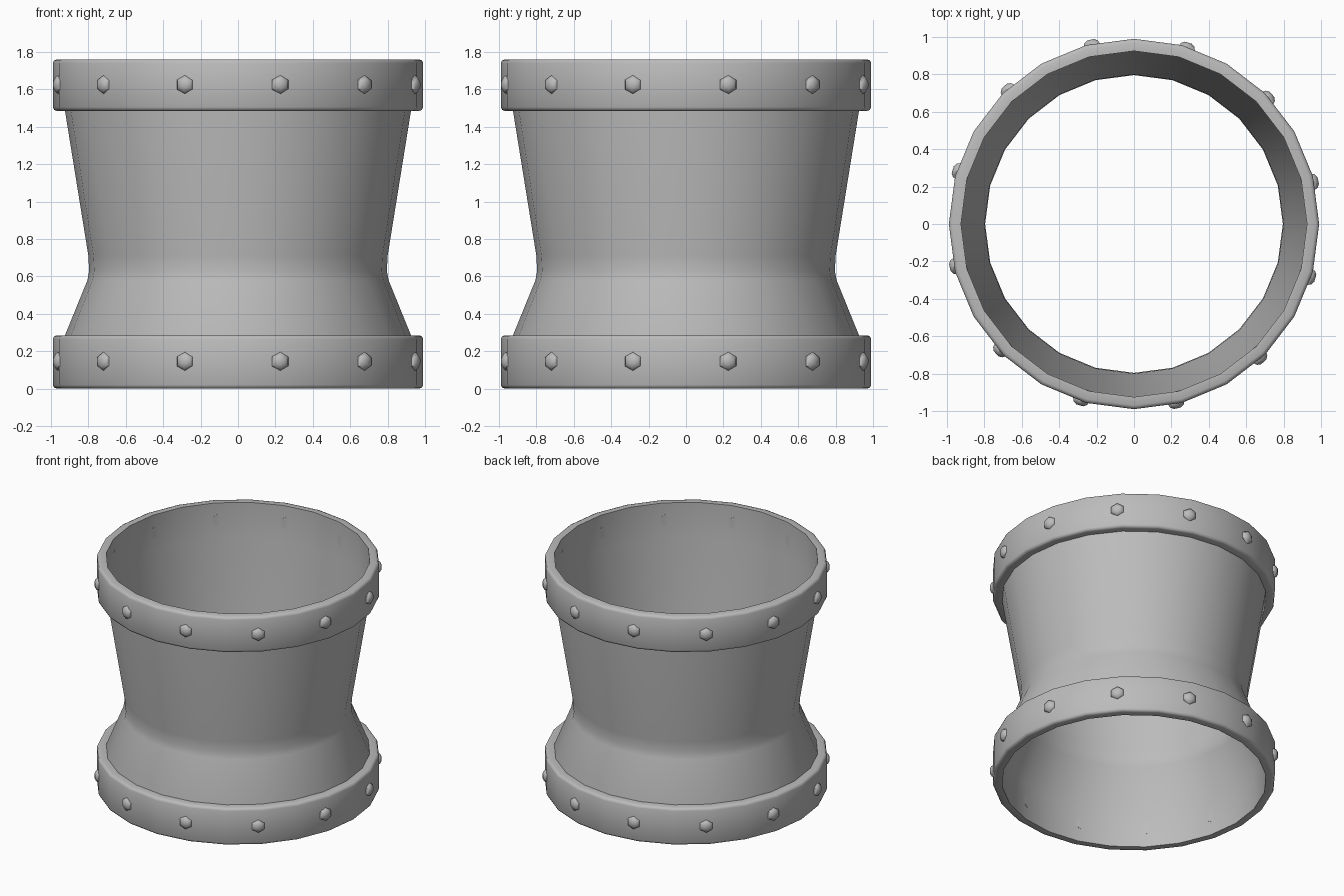
import bpy, bmesh, math
from mathutils import Matrix

cube = bpy.data.objects.get("Cube")
if cube:
    bpy.data.objects.remove(cube, do_unlink=True)

SIDES = 24
BOLTS = 12
BOLT_START = math.radians(13.3)

steel = bpy.data.materials.new("grey_metal")
steel.use_nodes = True
GREY = (0.5, 0.5, 0.5, 1)
steel.diffuse_color = GREY
bsdf = next(n for n in steel.node_tree.nodes if n.type == 'BSDF_PRINCIPLED')
bsdf.inputs["Base Color"].default_value = GREY


def finish(name, bm, angle):
    """Turn a bmesh into a smooth shaded object."""
    mesh = bpy.data.meshes.new(name)
    bm.to_mesh(mesh)
    bm.free()
    mesh.materials.append(steel)
    obj = bpy.data.objects.new(name, mesh)
    bpy.context.collection.objects.link(obj)
    bpy.ops.object.select_all(action='DESELECT')
    obj.select_set(True)
    bpy.context.view_layer.objects.active = obj
    bpy.ops.object.shade_smooth_by_angle(angle=math.radians(angle))
    return obj


def lathe(name, profile, angle):
    """Sweep (radius, height) points around z, listed from bottom to top."""
    bm = bmesh.new()
    rings = []
    for r, z in profile:
        ring = []
        for i in range(SIDES):
            a = math.tau * i / SIDES
            ring.append(bm.verts.new((r * math.cos(a), r * math.sin(a), z)))
        rings.append(ring)
    for low, high in zip(rings, rings[1:]):
        for i in range(SIDES):
            j = (i + 1) % SIDES
            bm.faces.new((low[i], low[j], high[j], high[i]))
    return finish(name, bm, angle)


def flange(name, z0, z1):
    """Rounded collar wrapped around one end of the tube."""
    inner, outer, c = 0.925, 0.99, 0.02
    return lathe(name, [(inner, z0), (outer - c, z0), (outer - c * 0.3, z0 + c * 0.3),
                        (outer, z0 + c), (outer, z1 - c),
                        (outer - c * 0.3, z1 - c * 0.3), (outer - c, z1), (inner, z1)], 60)


def bolt_ring(name, z):
    """Domed six-sided bolt heads spaced around a collar."""
    bm = bmesh.new()
    dome = [(0.052, 0.922), (0.052, 0.982), (0.043, 1.0), (0.022, 1.012)]
    for k in range(BOLTS):
        turn = Matrix.Rotation(BOLT_START + math.tau * k / BOLTS, 4, 'Z')
        rings = []
        for r, depth in dome:
            ring = []
            for i in range(6):
                a = math.tau * i / 6
                p = Matrix.Translation((depth, r * math.sin(a), z + r * math.cos(a)))
                ring.append(bm.verts.new((turn @ p).translation))
            rings.append(ring)
        for low, high in zip(rings, rings[1:]):
            for i in range(6):
                j = (i + 1) % 6
                bm.faces.new((low[i], low[j], high[j], high[i]))
        bm.faces.new(rings[-1])
        bm.faces.new(rings[0][::-1])
    bmesh.ops.recalc_face_normals(bm, faces=bm.faces)
    return finish(name, bm, 50)


# Open waisted tube, straight behind each collar
lathe("waisted_tube", [(0.925, 0.0), (0.925, 0.285), (0.805, 0.58), (0.796, 0.63),
                       (0.80, 0.71), (0.925, 1.485), (0.925, 1.76)], 60)

# Collars and their bolts
for label, bottom, top in (("lower", 0.0, 0.285), ("upper", 1.485, 1.76)):
    flange(label + "_collar", bottom, top)
    bolt_ring(label + "_bolts", (bottom + top) / 2 + 0.003)
